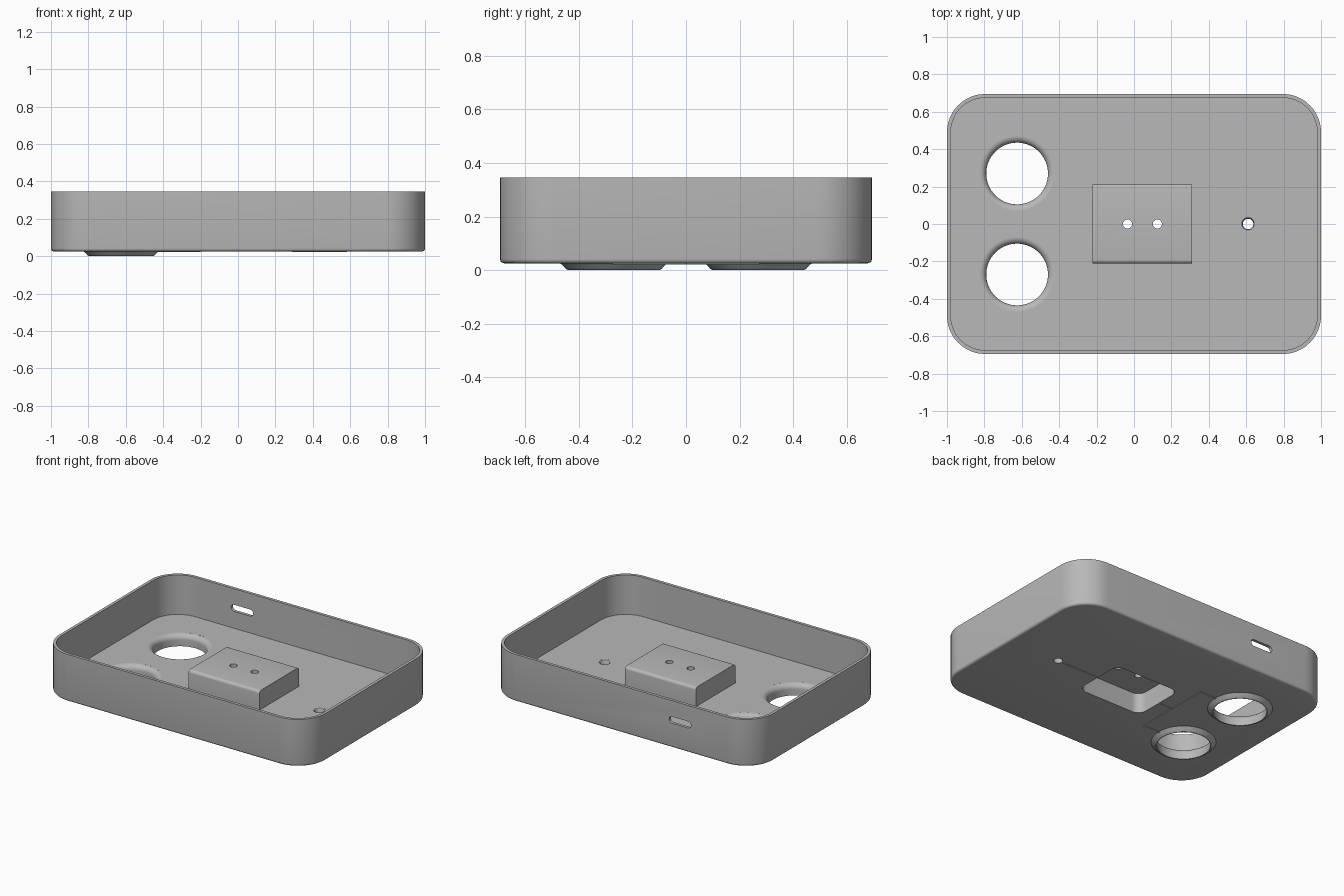
import bpy, bmesh
from math import sin, cos, pi
from mathutils import Matrix

if "Cube" in bpy.data.objects:
    bpy.data.objects.remove(bpy.data.objects["Cube"])

grey = bpy.data.materials.new("plain grey")
grey.use_nodes = True
grey.diffuse_color = (0.48, 0.48, 0.48, 1)
grey.node_tree.nodes["Principled BSDF"].inputs["Base Color"].default_value = (0.48, 0.48, 0.48, 1)

BOTTOM, FLOOR, TOP = 0.025, 0.077, 0.345
WIDTH, DEPTH, CORNER, WALL = 2.0, 1.39, 0.205, 0.02


def finish(bm, name, loc=(0, 0, 0)):
    bmesh.ops.recalc_face_normals(bm, faces=bm.faces)
    mesh = bpy.data.meshes.new(name)
    bm.to_mesh(mesh)
    bm.free()
    mesh.materials.append(grey)
    obj = bpy.data.objects.new(name, mesh)
    obj.location = loc
    bpy.context.collection.objects.link(obj)
    return obj


def outline(w, d, r, steps=12):
    """Rounded rectangle points, counter-clockwise."""
    pts = []
    for q, (sx, sy) in enumerate([(1, 1), (-1, 1), (-1, -1), (1, -1)]):
        for i in range(steps + 1):
            a = (q + i / steps) * pi / 2
            pts.append((sx * (w / 2 - r) + r * cos(a), sy * (d / 2 - r) + r * sin(a)))
    return pts


def loft(name, sections, loc=(0, 0, 0), turn=None):
    """Stack of rounded rectangles (w, d, r, z), capped at both ends."""
    bm = bmesh.new()
    rings = [[bm.verts.new((x, y, z)) for x, y in outline(w, d, r)] for w, d, r, z in sections]
    for a, b in zip(rings, rings[1:]):
        for i in range(len(a)):
            j = (i + 1) % len(a)
            bm.faces.new((a[i], a[j], b[j], b[i]))
    bm.faces.new(rings[0])
    bm.faces.new(rings[-1])
    bmesh.ops.remove_doubles(bm, verts=bm.verts, dist=1e-5)
    if turn:
        bm.transform(turn)
    return finish(bm, name, loc)


def prism(name, w, d, r, z0, z1, loc=(0, 0, 0), turn=None):
    return loft(name, [(w, d, r, z0), (w, d, r, z1)], loc, turn)


def peg(x, y, r):
    return prism("cutter", 2 * r, 2 * r, r * 0.999, -0.1, 0.3, (x, y, 0))


def ring(name, profile, loc, segments=64):
    """Closed profile of (radius, z) turned about the z axis."""
    bm = bmesh.new()
    loops = []
    for s in range(segments):
        a = 2 * pi * s / segments
        loops.append([bm.verts.new((r * cos(a), r * sin(a), z)) for r, z in profile])
    for s in range(segments):
        a, b = loops[s], loops[(s + 1) % segments]
        for i in range(len(profile)):
            j = (i + 1) % len(profile)
            bm.faces.new((a[i], b[i], b[j], a[j]))
    return finish(bm, name, loc)


def box(bm, x0, x1, y0, y1, z0, z1):
    m = Matrix.Translation(((x0 + x1) / 2, (y0 + y1) / 2, (z0 + z1) / 2))
    m = m @ Matrix.Diagonal((x1 - x0, y1 - y0, z1 - z0, 1))
    bmesh.ops.create_cube(bm, size=1, matrix=m)


def cut(target, cutter):
    bpy.context.view_layer.objects.active = target
    mod = target.modifiers.new("cut", "BOOLEAN")
    mod.operation, mod.solver, mod.object = "DIFFERENCE", "EXACT", cutter
    bpy.ops.object.modifier_apply(modifier=mod.name)
    bpy.data.objects.remove(cutter)


def pocket():
    return prism("cutter", 0.49, 0.37, 0.06, -0.1, 0.16, (0.045, 0, 0))


# Open tray with a softly rounded lower edge
soft = 0.016
sections = []
for i in range(5):
    a = i / 4 * pi / 2
    inset = soft * (1 - sin(a))
    sections.append((WIDTH - 2 * inset, DEPTH - 2 * inset, CORNER - inset, BOTTOM + soft * (1 - cos(a))))
sections.append((WIDTH, DEPTH, CORNER, TOP))
for z in (TOP, FLOOR):
    sections.append((WIDTH - 2 * WALL, DEPTH - 2 * WALL, CORNER - WALL, z))
tray = loft("tray", sections)

# Slot in the back wall
cut(tray, prism("cutter", 0.165, 0.045, 0.0224, -0.1, 0.1, (-0.442, 0.685, 0.214),
                Matrix.Rotation(pi / 2, 4, "X")))
cut(tray, pocket())

# Two large flared holes with collars that stand out below the floor
HOLE_X, HOLE_Y, BORE, FLARE = -0.625, 0.27, 0.165, 0.035
fillet = [(BORE + FLARE * (1 - sin(a)), FLOOR - FLARE * (1 - cos(a)))
          for a in (i / 8 * pi / 2 for i in range(9))]
collar = fillet + [(BORE, 0), (0.172, 0), (0.18, 0.005), (0.187, 0.014), (0.2, BOTTOM)]
for side, y in (("left", HOLE_Y), ("right", -HOLE_Y)):
    cut(tray, peg(HOLE_X, y, BORE + FLARE - 0.001))
    ring("collar_" + side, collar, (HOLE_X, y, 0))

# Small flared hole
cut(tray, peg(0.61, 0, 0.039))
ring("small_collar", [(0.04, FLOOR), (0.033, FLOOR - 0.003), (0.028, FLOOR - 0.012),
                      (0.028, BOTTOM), (0.04, BOTTOM)], (0.61, 0, 0), 32)

# Hollow block on the floor, its long upper edges rounded
bm = bmesh.new()
box(bm, -0.223, 0.31, -0.212, 0.212, FLOOR - 0.007, 0.207)
edges = [e for e in bm.edges if all(v.co.z > 0.2 for v in e.verts)
         and abs(e.verts[0].co.y - e.verts[1].co.y) < 0.01]
bmesh.ops.bevel(bm, geom=edges, offset=0.02, segments=5, profile=0.5, affect="EDGES")
block = finish(bm, "block")
cut(block, pocket())
for x in (-0.035, 0.125):
    cut(block, peg(x, 0, 0.024))

# Thin ribs under the floor linking the pocket with the holes
bm = bmesh.new()
half, low, high, branch = 0.004, BOTTOM - 0.004, BOTTOM + 0.002, -0.308
box(bm, 0.29, 0.582, -half, half, low, high)
box(bm, branch, -0.2, -half, half, low, high)
box(bm, branch - half, branch + half, -HOLE_Y, HOLE_Y, low, high)
for y in (-HOLE_Y, HOLE_Y):
    box(bm, -0.43, branch, y - half, y + half, low, high)
finish(bm, "floor_ribs")

# Smooth the curved surfaces, keep the sharp edges
bpy.ops.object.select_all(action="DESELECT")
for obj in bpy.context.collection.objects:
    if obj.type == "MESH" and grey.name in obj.data.materials:
        obj.select_set(True)
        bpy.context.view_layer.objects.active = obj
bpy.ops.object.shade_smooth_by_angle(angle=pi / 6)
